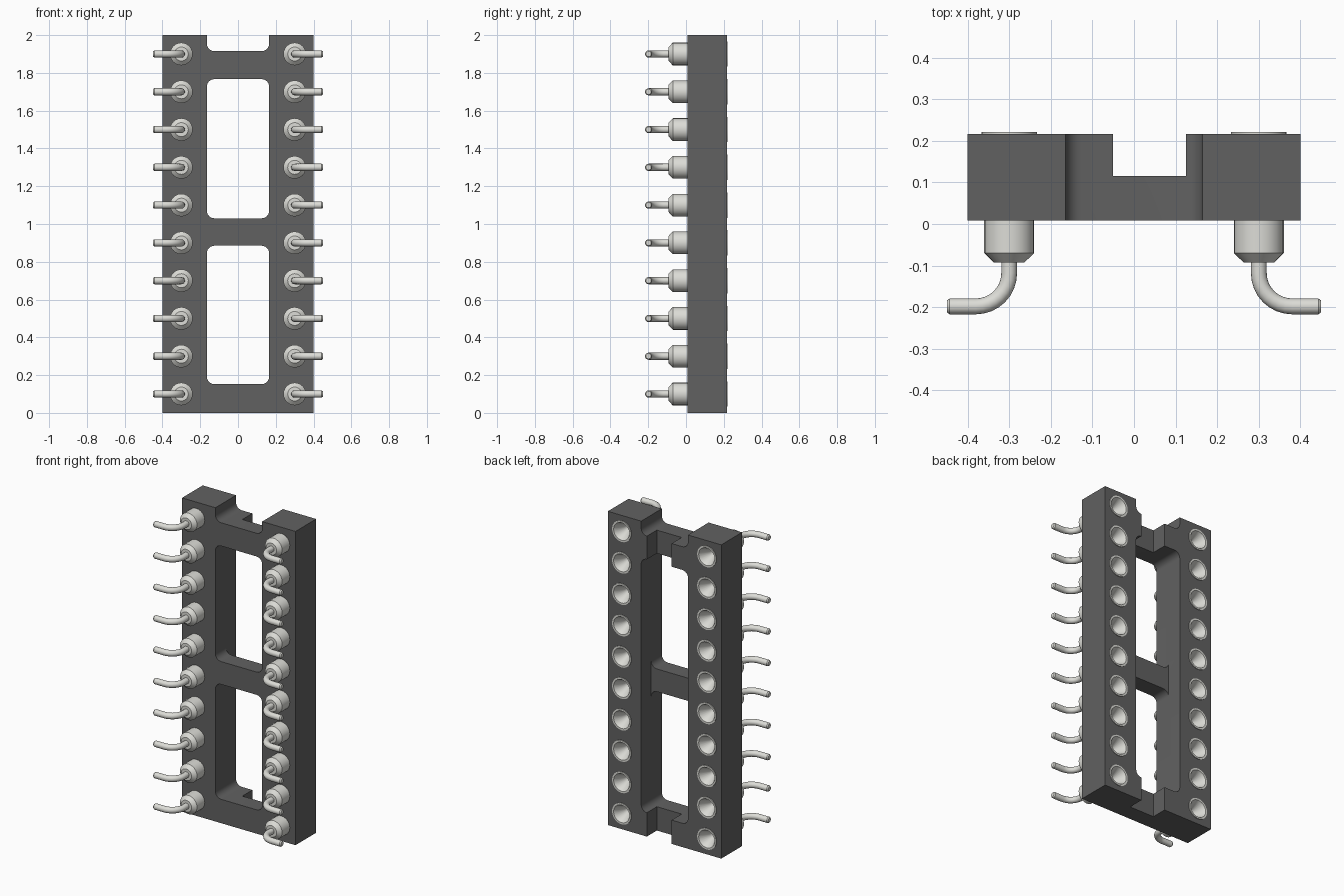
import bpy, bmesh
from math import sin, cos, pi, radians
from mathutils import Matrix, Vector

if "Cube" in bpy.data.objects:
    bpy.data.objects.remove(bpy.data.objects["Cube"])

FRONT, BACK, MID = 0.008, 0.216, 0.115   # body depth planes
PITCH, COUNT, PIN_X = 0.2, 10, 0.3


def material(name, rgb):
    m = bpy.data.materials.new(name)
    m.diffuse_color = (*rgb, 1)
    m.use_nodes = True
    m.node_tree.nodes["Principled BSDF"].inputs["Base Color"].default_value = m.diffuse_color
    return m


dark = material("dark_plastic", (0.12, 0.12, 0.12))
metal = material("pale_metal", (0.72, 0.72, 0.68))


def activate(ob):
    bpy.ops.object.select_all(action='DESELECT')
    ob.select_set(True)
    bpy.context.view_layer.objects.active = ob


def mesh_object(name, bm, mat=None):
    bmesh.ops.recalc_face_normals(bm, faces=bm.faces[:])
    me = bpy.data.meshes.new(name)
    bm.to_mesh(me)
    bm.free()
    ob = bpy.data.objects.new(name, me)
    bpy.context.collection.objects.link(ob)
    if mat:
        me.materials.append(mat)
    return ob


def arc(cx, cz, r, a0, a1, n=6):
    return [(cx + r * cos(radians(a0 + (a1 - a0) * i / n)),
             cz + r * sin(radians(a0 + (a1 - a0) * i / n))) for i in range(n + 1)]


def window(z0, z1, w=0.165, r=0.04):
    return (arc(w - r, z1 - r, r, 0, 90) + arc(r - w, z1 - r, r, 90, 180)
            + arc(r - w, z0 + r, r, 180, 270) + arc(w - r, z0 + r, r, 270, 360))


# Body outline with top notch, windows and pin holes
outline = ([(-0.4, 0), (0.4, 0), (0.4, 2), (0.165, 2)]
           + arc(0.125, 1.955, 0.04, 0, -90) + arc(-0.125, 1.955, 0.04, -90, -180)
           + [(-0.165, 2), (-0.4, 2)])
loops = [outline, window(0.152, 0.885), window(1.03, 1.767)]
for i in range(COUNT):
    for s in (-1, 1):
        loops.append(arc(s * PIN_X, 0.1 + PITCH * i, 0.06, 0, 360, 24)[:-1])

cu = bpy.data.curves.new("body", 'CURVE')
cu.dimensions = '2D'
cu.fill_mode = 'BOTH'
cu.extrude = (BACK - FRONT) / 2
for pts in loops:
    sp = cu.splines.new('POLY')
    sp.points.add(len(pts) - 1)
    for p, (x, z) in zip(sp.points, pts):
        p.co = (x, z, 0, 1)
    sp.use_cyclic_u = True
body = bpy.data.objects.new("socket_body", cu)
bpy.context.collection.objects.link(body)
activate(body)
bpy.ops.object.convert(target='MESH')
body = bpy.context.object
body.data.transform(Matrix.Translation((0, (FRONT + BACK) / 2, 0)) @ Matrix.Rotation(pi / 2, 4, 'X'))
bm = bmesh.new()
bm.from_mesh(body.data)
bmesh.ops.remove_doubles(bm, verts=bm.verts[:], dist=1e-5)
bmesh.ops.recalc_face_normals(bm, faces=bm.faces[:])
bm.to_mesh(body.data)
bm.free()
body.data.materials.clear()
body.data.materials.append(dark)

# Recesses in the back of the three crossbars
bm = bmesh.new()
for x0, x1, z0, z1 in ((-0.05, 0.125, -0.1, 0.25), (-0.165, 0.165, 0.84, 1.075),
                       (-0.05, 0.125, 1.68, 2.1)):
    size = Vector((x1 - x0, 0.2, z1 - z0))
    mid = Vector(((x0 + x1) / 2, MID + 0.1, (z0 + z1) / 2))
    bmesh.ops.create_cube(bm, size=1, matrix=Matrix.Translation(mid) @ Matrix.Diagonal((*size, 1)))
cutter = mesh_object("recess_cutter", bm)
cutter.hide_render = True
mod = body.modifiers.new("recess", 'BOOLEAN')
mod.operation = 'DIFFERENCE'
mod.solver = 'EXACT'
mod.object = cutter
activate(body)
bpy.ops.object.modifier_apply(modifier="recess")
bpy.data.objects.remove(cutter)
bpy.ops.object.shade_smooth_by_angle(angle=radians(30))


def repeat(ob):
    activate(ob)
    bpy.ops.object.shade_smooth_by_angle(angle=radians(30))
    a = ob.modifiers.new("rows", 'ARRAY')
    a.count = COUNT
    a.use_relative_offset = False
    a.use_constant_offset = True
    a.constant_offset_displace = (0, 0, PITCH)
    ob.modifiers.new("sides", 'MIRROR').use_axis = (True, False, False)


def skin(bm, rings):
    n = len(rings[0])
    for a, b in zip(rings, rings[1:]):
        for i in range(n):
            j = (i + 1) % n
            bm.faces.new((a[i], a[j], b[j], b[i]))
    bm.faces.new(rings[0])
    bm.faces.new(rings[-1])


# Turned sleeves: tapered nose, barrel, rim, funnel and bore (radius, y)
profile = [(0.037, -0.092), (0.06, -0.07), (0.06, BACK), (0.067, BACK), (0.067, 0.221),
           (0.056, 0.221), (0.022, 0.155), (0.022, 0.05)]
bm = bmesh.new()
skin(bm, [[bm.verts.new((PIN_X + r * cos(2 * pi * i / 24), y, 0.1 + r * sin(2 * pi * i / 24)))
           for i in range(24)] for r, y in profile])
repeat(mesh_object("pin_sleeves", bm, metal))

# Bent leads swept along a quarter turn (x, y, bend angle, radius)
R, B = 0.019, 0.08
path = [(PIN_X, -0.085, 0, R)]
path += [(PIN_X + B - B * cos(t), -0.118 - B * sin(t), t, R)
         for t in (pi / 2 * i / 8 for i in range(9))]
path += [(0.443, -0.198, pi / 2, R), (0.45, -0.198, pi / 2, 0.014)]
bm = bmesh.new()
rings = []
for x, y, t, r in path:
    ring = []
    for i in range(16):
        u, v = r * cos(pi * i / 8), r * sin(pi * i / 8)
        ring.append(bm.verts.new((x + u * cos(t), y + u * sin(t), 0.1 + v)))
    rings.append(ring)
skin(bm, rings)
repeat(mesh_object("pin_leads", bm, metal))
